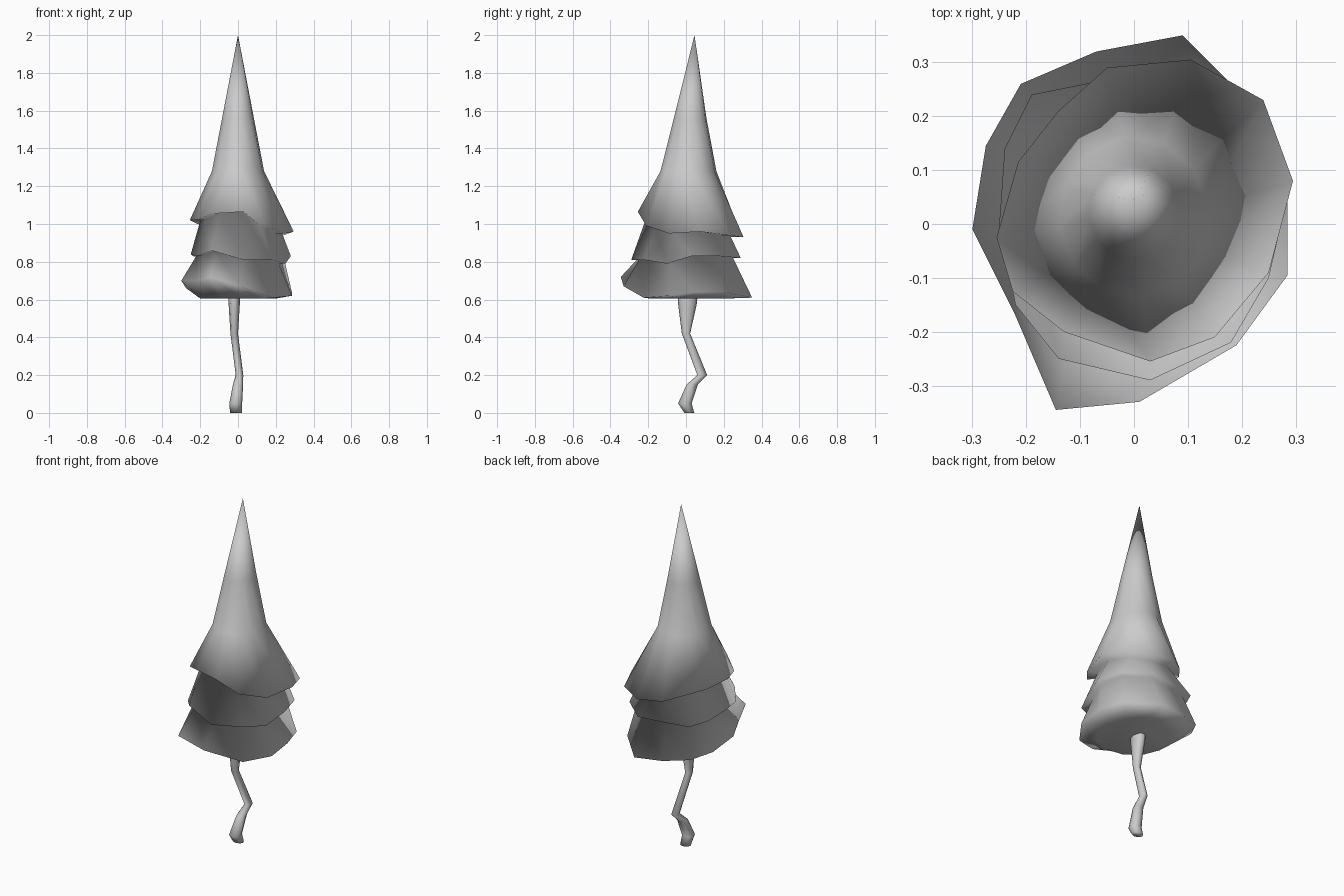
import bpy
import bmesh
from math import cos, sin, radians
from mathutils import Vector

cube = bpy.data.objects.get("Cube")
if cube:
    bpy.data.objects.remove(cube, do_unlink=True)

SIDES = 12
START = -113  # heading of the first corner of every foliage ring

grey = bpy.data.materials.new("plain grey")
grey.use_nodes = True
colour = (0.6, 0.6, 0.6, 1)
grey.diffuse_color = colour
grey.node_tree.nodes["Principled BSDF"].inputs["Base Color"].default_value = colour


def ring(centre, rx, ry, sides=SIDES, start=START):
    """Horizontal oval of points around a centre."""
    angles = [radians(start + 360 * i / sides) for i in range(sides)]
    return [Vector(centre) + Vector((rx * cos(a), ry * sin(a), 0)) for a in angles]


def hem(points):
    """Ragged lower edge of a tier, given in hundredths of a unit."""
    return [Vector(p) / 100 for p in points]


def tuck(points, inward):
    """Ring folded inward under a hem."""
    return [Vector((p.x * inward, p.y * inward, p.z)) for p in points]


def loft(name, rings, tip=None):
    """Skin a stack of rings smoothly, with an optional pointed tip above the first."""
    bm = bmesh.new()
    loops = [[bm.verts.new(p) for p in points] for points in rings]
    count = len(loops[0])
    for upper, lower in zip(loops, loops[1:]):
        for i in range(count):
            j = (i + 1) % count
            bm.faces.new((upper[i], lower[i], lower[j], upper[j]))
    if tip:
        point = bm.verts.new(tip)
        for i in range(count):
            bm.faces.new((point, loops[0][i], loops[0][(i + 1) % count]))
    else:
        bm.faces.new(loops[0])
    bm.faces.new(loops[-1])
    bmesh.ops.recalc_face_normals(bm, faces=bm.faces)
    mesh = bpy.data.meshes.new(name)
    bm.to_mesh(mesh)
    bm.free()
    mesh.materials.append(grey)
    mesh.shade_smooth()
    bpy.context.collection.objects.link(bpy.data.objects.new(name, mesh))


# Ragged hems of the three tiers
top_hem = hem([
    (-13, -20, 105.5), (3, -25.5, 106.5), (15, -21, 99), (25, -9, 95),
    (29.5, 8, 96), (24, 23, 94), (10.5, 30.5, 93), (-5, 29, 95),
    (-14, 21, 98), (-21.5, 11.5, 100), (-25.5, -2.5, 102), (-22.5, -12.5, 102)])
middle_hem = hem([
    (-14, -25, 86), (3, -29, 81), (18, -22, 81), (25, -10, 79),
    (28, 3, 83), (24, 18, 83), (11, 29, 82), (-4, 27, 82),
    (-19, 24, 82), (-24, 14, 83), (-25, 0, 84), (-22, -15, 83)])
bottom_hem = hem([
    (-14.5, -34.5, 72), (1, -33, 67), (19, -22.5, 61), (28.5, -9.5, 62),
    (28.5, 5, 64), (24, 20, 64), (9, 35, 61), (-7, 32, 62),
    (-21, 26, 64), (-27.5, 14.5, 66), (-30, -1, 70), (-22, -17, 70)])

# Foliage: tall spire, two stepped skirts and a closed underside
loft("foliage", [
    ring((0, 0.022, 1.56), 0.085, 0.087),
    ring((0, 0.013, 1.28), 0.139, 0.149),
    top_hem,
    tuck(top_hem, 0.78),
    middle_hem,
    tuck(middle_hem, 0.86),
    bottom_hem,
    ring((0, 0, 0.605), 0.2, 0.2),
], tip=(0, 0.045, 2))

# Trunk: thin crooked stem, as centre, width and depth at each bend
stem = [
    ((-0.02, 0.01, 0.68), 0.034, 0.056), ((-0.02, 0.008, 0.58), 0.03, 0.05),
    ((-0.02, 0, 0.42), 0.02, 0.022), ((0.008, 0.086, 0.2), 0.02, 0.026),
    ((0, 0.033, 0.15), 0.027, 0.03), ((-0.012, -0.006, 0.05), 0.034, 0.036),
    ((-0.01, 0.018, 0), 0.032, 0.026)]
loft("trunk", [ring(c, rx, ry, 8, 0) for c, rx, ry in stem])
